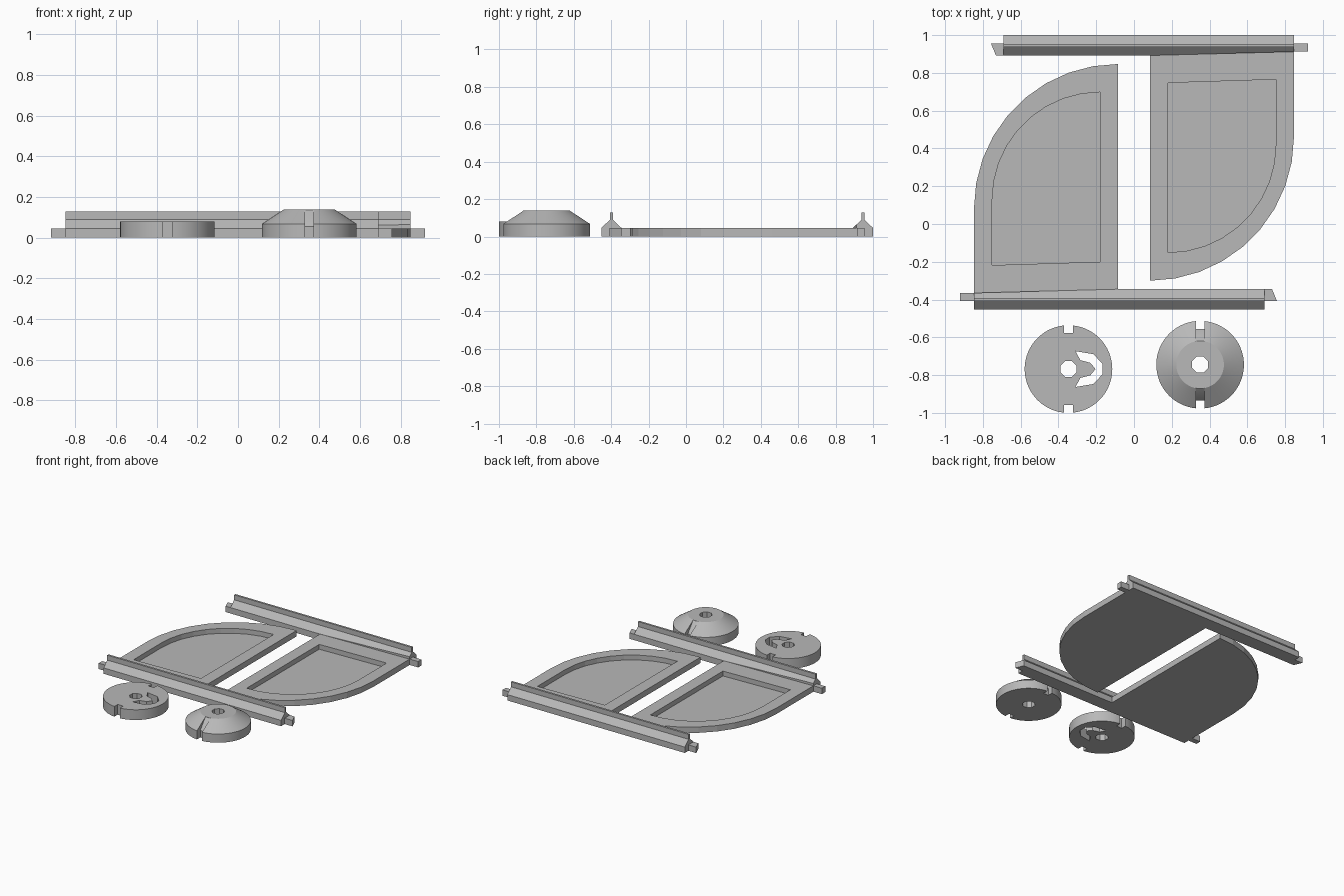
import bpy, bmesh
from math import sin, cos, pi, radians
from mathutils import Vector

if "Cube" in bpy.data.objects:
    bpy.data.objects.remove(bpy.data.objects["Cube"])

grey = bpy.data.materials.new("plain_grey")
grey.use_nodes = True
colour = (0.48, 0.48, 0.48, 1)
grey.diffuse_color = colour
grey.node_tree.nodes["Principled BSDF"].inputs["Base Color"].default_value = colour


def finish(name, bm):
    bmesh.ops.recalc_face_normals(bm, faces=bm.faces)
    mesh = bpy.data.meshes.new(name)
    bm.to_mesh(mesh)
    bm.free()
    mesh.materials.append(grey)
    obj = bpy.data.objects.new(name, mesh)
    bpy.context.collection.objects.link(obj)
    return obj


def extrude(name, points, direction):
    """Solid made by sweeping a flat polygon along a direction."""
    bm = bmesh.new()
    face = bm.faces.new([bm.verts.new(p) for p in points])
    moved = bmesh.ops.extrude_face_region(bm, geom=[face])["geom"]
    verts = [v for v in moved if isinstance(v, bmesh.types.BMVert)]
    bmesh.ops.translate(bm, verts=verts, vec=Vector(direction))
    return finish(name, bm)


def prism(name, outline, z0, z1):
    return extrude(name, [(x, y, z0) for x, y in outline], (0, 0, z1 - z0))


def lathe(name, profile, centre, steps=64):
    """Round solid from (radius, height) rings, bottom to top."""
    bm = bmesh.new()
    rings = [[bm.verts.new((centre[0] + r * cos(2 * pi * i / steps),
                            centre[1] + r * sin(2 * pi * i / steps), z))
              for i in range(steps)] for r, z in profile]
    for a, b in zip(rings, rings[1:]):
        for i in range(steps):
            j = (i + 1) % steps
            bm.faces.new((a[i], a[j], b[j], b[i]))
    bm.faces.new(rings[0])
    bm.faces.new(rings[-1])
    return finish(name, bm)


def cut(obj, cutters):
    """Subtract the cutters, keep the result and discard the cutters."""
    for c in cutters:
        mod = obj.modifiers.new("cut", "BOOLEAN")
        mod.operation, mod.solver, mod.object = "DIFFERENCE", "EXACT", c
    graph = bpy.context.evaluated_depsgraph_get()
    mesh = bpy.data.meshes.new_from_object(obj.evaluated_get(graph))
    obj.modifiers.clear()
    obj.data = mesh
    for c in cutters:
        bpy.data.objects.remove(c)


def smooth(obj):
    for p in obj.data.polygons:
        p.use_smooth = True
    obj.data.set_sharp_from_angle(angle=radians(25))


def quarter_outline(right, centre_y, radius, low_left, low_right):
    """Straight inner side, rounded outer corner, slightly tilted lower edge."""
    arc = [(right + radius * cos(radians(a)), centre_y + radius * sin(radians(a)))
           for a in range(90, 181, 10)]
    return arc + [(right - radius, low_left), (right, low_right)]


THICK = 0.046

# Panel with a recessed tray
panel = prism("right_panel", quarter_outline(-0.085, 0.085, 0.762, -0.365, -0.345), 0, THICK)
cut(panel, [prism("tray_cutter", quarter_outline(-0.18, 0.127, 0.571, -0.218, -0.2), 0.008, 0.1)])

# Rail: chamfered base with a thin fin on top
half, mid = 0.054, -0.399
side = [(half, 0), (half, THICK), (0.008, 0.089), (0.008, 0.128)]
profile = [(mid + y, z) for y, z in side] + [(mid - y, z) for y, z in reversed(side)]
rail = extrude("front_rail", [(-0.847, y, z) for y, z in profile], (1.537, 0, 0))
wedge = [(-0.86, -0.3654), (-0.085, -0.345), (-0.085, -0.33), (-0.86, -0.33)]
cut(rail, [prism("wedge_cutter", wedge, THICK, 0.2)])

# Pegs at both ends of the rail
square_peg = prism("front_rail_square_peg",
                   [(-0.92, -0.408), (-0.84, -0.408), (-0.84, -0.366), (-0.92, -0.366)], 0, THICK)
slanted_peg = prism("front_rail_slanted_peg",
                    [(0.68, -0.408), (0.757, -0.408), (0.731, -0.345), (0.68, -0.345)], 0, THICK)

# Second half: the same parts turned half a turn
for obj in (panel, rail, square_peg, slanted_peg):
    twin = obj.copy()
    twin.name = obj.name.replace("right", "left").replace("front", "back")
    twin.location = (0, 0.547, 0)
    twin.rotation_euler = (0, 0, pi)
    bpy.context.collection.objects.link(twin)


def bore(centre):
    ring = [(centre[0] + 0.046 * cos(pi / 8 + k * pi / 4),
             centre[1] + 0.046 * sin(pi / 8 + k * pi / 4)) for k in range(8)]
    return prism("bore_cutter", ring, -0.1, 0.3)


def notches(centre, section, width):
    """Two opposite edge notches from a (radius, height) section."""
    return [extrude("notch_cutter",
                    [(centre[0] - width / 2, centre[1] + s * r, z) for r, z in section],
                    (width, 0, 0)) for s in (1, -1)]


# Flat disc with a curved slot
centre = (-0.347, -0.768)
disc = lathe("flat_disc", [(0.232, 0), (0.232, 0.08)], centre)
slot_half = [(0.037, 0.095), (0.132, 0.079), (0.18, 0.028)]
slot_inner = [(0.063, -0.047), (0.116, -0.033), (0.143, 0), (0.116, 0.033), (0.063, 0.047)]
slot = slot_half + [(x, -y) for x, y in reversed(slot_half)] + slot_inner
slot = [(centre[0] + x, centre[1] + y) for x, y in slot]
square = [(0.19, -0.1), (0.3, -0.1), (0.3, 0.3), (0.19, 0.3)]
cut(disc, [bore(centre), prism("slot_cutter", slot, -0.1, 0.3)] + notches(centre, square, 0.048))
smooth(disc)

# Domed disc with notches that run up the cone
centre = (0.35, -0.745)
dome = lathe("cone_disc", [(0.232, 0), (0.232, 0.068), (0.126, 0.138)], centre)
ramp = [(0.19, -0.1), (0.3, -0.1), (0.3, 0.3), (0.126, 0.3), (0.126, 0.137), (0.19, 0.055)]
cut(dome, [bore(centre)] + notches(centre, ramp, 0.044))
smooth(dome)
